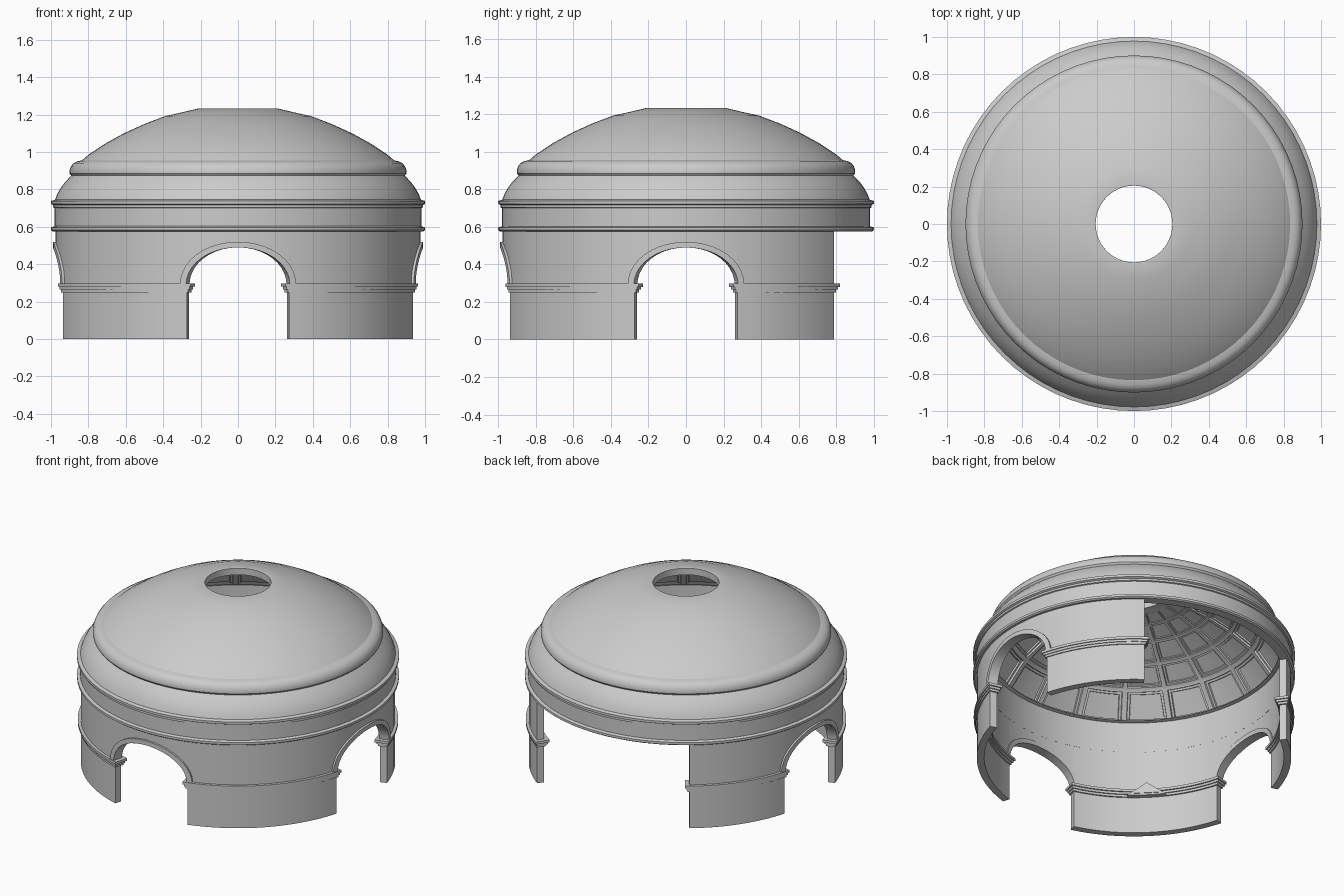
import bpy, bmesh
from math import sin, cos, radians as rad, degrees, pi, sqrt

if "Cube" in bpy.data.objects:
    bpy.data.objects.remove(bpy.data.objects["Cube"])

R0, R1 = 0.93, 0.976          # wall inner / outer radius
TOP = 0.58                    # top of the arcade wall
SPRING, RISE = 0.29, 0.20     # arch springing height and rise
ARCH = 16.3                   # arch half angle
BACK = 36.2                   # half angle of the open back


def finish(name, bm, angle=30):
    bmesh.ops.remove_doubles(bm, verts=bm.verts, dist=1e-5)
    me = bpy.data.meshes.new(name)
    bm.to_mesh(me)
    bm.free()
    ob = bpy.data.objects.new(name, me)
    bpy.context.collection.objects.link(ob)
    bpy.ops.object.select_all(action='DESELECT')
    ob.select_set(True)
    bpy.context.view_layer.objects.active = ob
    bpy.ops.object.shade_smooth_by_angle(angle=rad(angle))
    return ob


def pol(r, deg, z):
    return (r * cos(rad(deg)), r * sin(rad(deg)), z)


def bent_strip(bm, stations, r0, r1):
    """Solid swept through stations ((angle, z) low, (angle, z) high)."""
    rings = []
    for lo, hi in stations:
        rings.append([bm.verts.new(pol(r, a, z)) for r, (a, z) in
                      ((r0, lo), (r1, lo), (r1, hi), (r0, hi))])
    faces = [bm.faces.new(rings[0]), bm.faces.new(rings[-1][::-1])]
    for p, q in zip(rings, rings[1:]):
        for i in range(4):
            j = (i + 1) % 4
            faces.append(bm.faces.new((p[i], q[i], q[j], p[j])))
    bmesh.ops.recalc_face_normals(bm, faces=faces)


def block(bm, a0, a1, z0, z1, r0, r1):
    n = max(2, int((a1 - a0) / 3.5))
    angles = [a0 + (a1 - a0) * i / n for i in range(n + 1)]
    bent_strip(bm, [((a, z0), (a, z1)) for a in angles], r0, r1)


def ellipse(c, half, rise, t):
    return (c - half * cos(t), SPRING + rise * sin(t))


def lathe(bm, prof, n=72):
    rings = [[bm.verts.new(pol(r, 360 * i / n, z)) for i in range(n)] for r, z in prof]
    for p, q in zip(rings, rings[1:]):
        for i in range(n):
            j = (i + 1) % n
            bm.faces.new((p[i], p[j], q[j], q[i]))


piers = [(ARCH, 90 - BACK), (90 + BACK, 180 - ARCH),
         (180 + ARCH, 270 - ARCH), (270 + ARCH, 360 - ARCH)]
arches = [0, 180, 270]

# wall piers
bm = bmesh.new()
for a0, a1 in piers:
    block(bm, a0, a1, 0, TOP, R0, R1)
finish("wall_piers", bm)

# wall above the arches
bm = bmesh.new()
N = 20
for c in arches:
    st = []
    for i in range(N + 1):
        lo = ellipse(c, ARCH, RISE, pi * i / N)
        st.append((lo, (lo[0], TOP)))
    bent_strip(bm, st, R0, R1)
finish("arch_spandrels", bm)

# raised arch surrounds
bm = bmesh.new()
for c in arches:
    st = [(ellipse(c, ARCH, RISE, pi * i / N), ellipse(c, ARCH + 2, RISE + 0.03, pi * i / N))
          for i in range(N + 1)]
    bent_strip(bm, st, R0 - 0.006, R1 + 0.014)
finish("arch_surrounds", bm)

# stepped impost mouldings wrapped round each pier
bm = bmesh.new()
for a0, a1 in piers:
    for z0, z1, d in ((0.25, 0.265, 0.010), (0.265, 0.28, 0.018), (0.28, 0.297, 0.027)):
        e = degrees(d / R1)
        block(bm, a0 - e, a1 + e, z0, z1, R0 - d, R1 + d * 0.7)
finish("impost_mouldings", bm)

# small pediments on the inside of the front piers
bm = bmesh.new()
for c in (225, 315):
    for w, z0, h, r in ((7.5, 0.25, 0.085, 0.895), (5, 0.262, 0.055, 0.89)):
        st = [((c + k * w, z0), (c + k * w, z0 + 0.004 + h * (1 - abs(k))))
              for k in (-1, -0.5, 0, 0.5, 1)]
        bent_strip(bm, st, r, R0 + 0.01)
finish("inner_pediments", bm)

# drum entablature and outer dome shell
outer = [(0.905, 0.79), (0.93, 0.785), (0.93, 0.575), (0.99, 0.575), (1.0, 0.582), (1.0, 0.597),
         (0.98, 0.603), (0.98, 0.70), (0.988, 0.703), (0.988, 0.716), (1.0, 0.722),
         (1.0, 0.738), (0.978, 0.745), (0.967, 0.775), (0.948, 0.808), (0.924, 0.84),
         (0.892, 0.873), (0.901, 0.885), (0.901, 0.903), (0.893, 0.924), (0.88, 0.94),
         (0.86, 0.95), (0.835, 0.955), (0.80, 0.985), (0.71, 1.045), (0.61, 1.10),
         (0.50, 1.15), (0.39, 1.192), (0.30, 1.212), (0.215, 1.232), (0.205, 1.23), (0.205, 1.185)]
bm = bmesh.new()
lathe(bm, outer)
bmesh.ops.recalc_face_normals(bm, faces=bm.faces)
finish("drum_and_dome", bm, 28)

# coffered inner dome: 20 bays by 5 rows, each recessed in two steps
rows = [(0.905, 0.79), (0.785, 0.94), (0.64, 1.035), (0.49, 1.105), (0.36, 1.15), (0.255, 1.176)]
SUB, BAYS = 3, 20
bm = bmesh.new()
n = SUB * BAYS
rings = [[bm.verts.new(pol(r, 360 * i / n, z)) for i in range(n)] for r, z in rows + [(0.205, 1.185)]]
cells = []
for k, (p, q) in enumerate(zip(rings, rings[1:])):
    for b in range(BAYS):
        cell = []
        for s in range(SUB):
            i = b * SUB + s
            j = (i + 1) % n
            cell.append(bm.faces.new((p[j], p[i], q[i], q[j])))
        if k < len(rows) - 1:
            cells.append((k, cell))
bm.normal_update()
if bm.faces[:][0].normal.dot(bm.faces[:][0].calc_center_median()) > 0:
    bmesh.ops.reverse_faces(bm, faces=bm.faces)
    bm.normal_update()
for k, cell in cells:
    f = 1 - 0.14 * k
    for t, d in ((0.016, 0), (0.003, -0.012), (0.014, 0), (0.003, -0.010)):
        bmesh.ops.inset_region(bm, faces=cell, thickness=t * f, depth=d * f, use_even_offset=True)
finish("coffered_ceiling", bm, 20)
